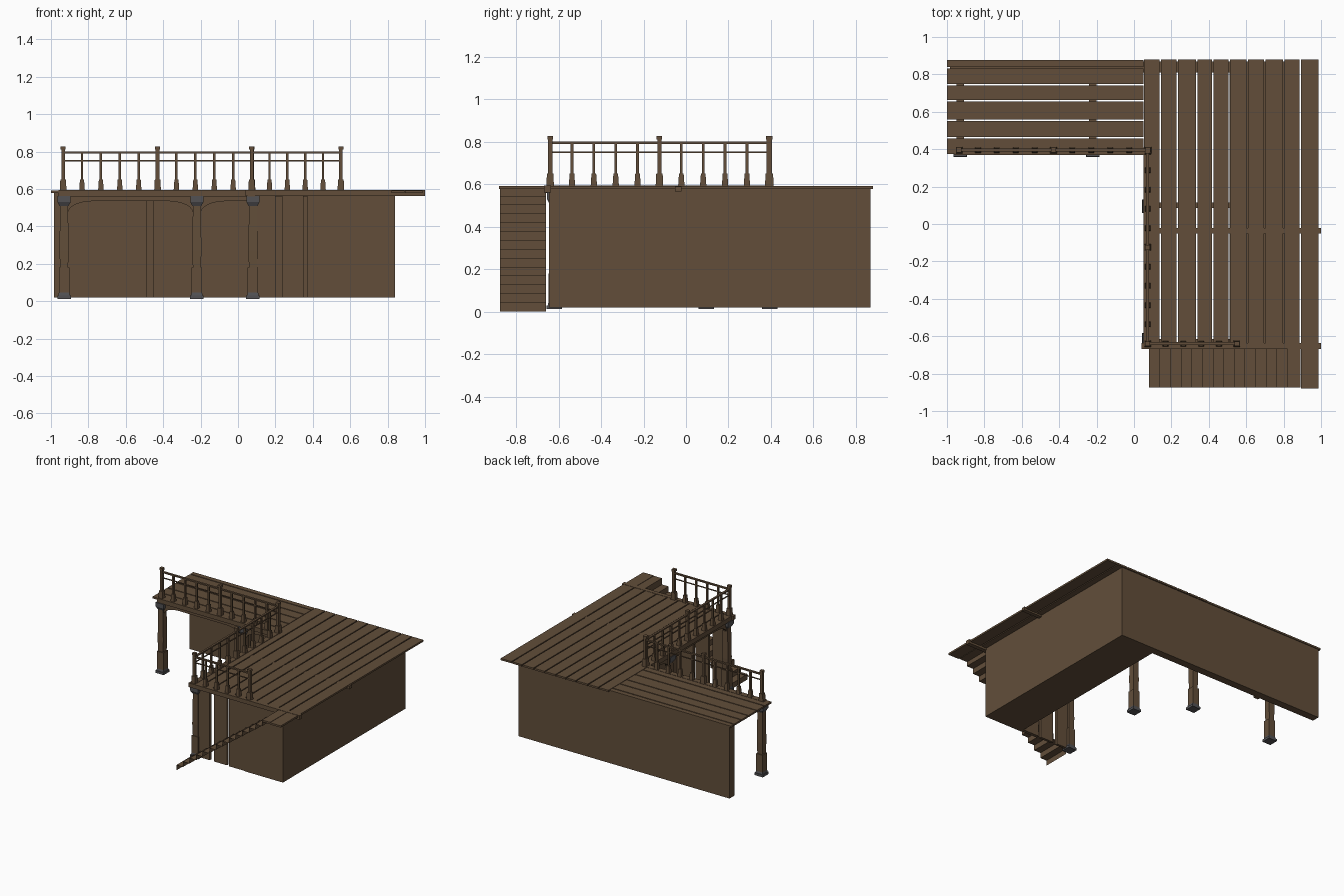
import bpy, bmesh, math
from mathutils import Vector

if "Cube" in bpy.data.objects:
    bpy.data.objects.remove(bpy.data.objects["Cube"])


def material(name, col):
    m = bpy.data.materials.new(name)
    m.diffuse_color = (*col, 1)
    m.use_nodes = True
    m.node_tree.nodes["Principled BSDF"].inputs["Base Color"].default_value = m.diffuse_color
    return m


WOOD = material("brown_wood", (0.122, 0.076, 0.042))
STONE = material("grey_stone", (0.085, 0.083, 0.088))


def finish(bm, name, mat):
    me = bpy.data.meshes.new(name)
    bm.to_mesh(me)
    bm.free()
    me.materials.append(mat)
    ob = bpy.data.objects.new(name, me)
    bpy.context.collection.objects.link(ob)
    return ob


def taper(bm, x, y, z0, z1, w0, w1):
    """Square block whose half width runs from w0/2 to w1/2."""
    ring = [(-1, -1), (1, -1), (1, 1), (-1, 1)]
    lo = [bm.verts.new((x + a * w0 / 2, y + b * w0 / 2, z0)) for a, b in ring]
    hi = [bm.verts.new((x + a * w1 / 2, y + b * w1 / 2, z1)) for a, b in ring]
    bm.faces.new(lo[::-1])
    bm.faces.new(hi)
    for i in range(4):
        j = (i + 1) % 4
        bm.faces.new((lo[i], lo[j], hi[j], hi[i]))


def box(bm, x0, x1, y0, y1, z0, z1):
    r = bmesh.ops.create_cube(bm, size=1)
    for v in r["verts"]:
        v.co = Vector((x1 if v.co.x > 0 else x0, y1 if v.co.y > 0 else y0,
                       z1 if v.co.z > 0 else z0))


def boxes(name, items, mat=WOOD):
    bm = bmesh.new()
    for b in items:
        box(bm, *b)
    return finish(bm, name, mat)


# Walls: solid room in the right wing, thin wall behind the left wing
boxes("room_block", [(0.51, 0.84, -0.645, 0.87, 0.02, 0.58)])
boxes("back_wall", [(-0.985, 0.51, 0.81, 0.87, 0.02, 0.58)])
boxes("wall_pilaster", [(-0.49, -0.45, 0.79, 0.81, 0.02, 0.56)])
boxes("front_panels", [(0.10, 0.20, -0.635, -0.615, 0.02, 0.565),
                       (0.235, 0.35, -0.635, -0.615, 0.02, 0.565),
                       (0.37, 0.51, -0.640, -0.615, 0.02, 0.565)])

# Deck boards with narrow gaps
G = 0.004
xs = [0.05, 0.14, 0.23, 0.335, 0.42, 0.51, 0.605, 0.70, 0.80, 0.89, 0.99]
bd = []
for i, (a, b) in enumerate(zip(xs, xs[1:])):
    front = -0.88 if i == 9 else -0.655
    bd.append((a + G, b - G, front, 0.88, 0.578, 0.592))
boxes("right_deck_boards", bd)
ys = [0.37, 0.46, 0.555, 0.66, 0.745, 0.835, 0.88]
boxes("left_deck_boards",
      [(-1.0, 0.05, a + G, b - G, 0.578, 0.592) for a, b in zip(ys, ys[1:])])
boxes("stair_landing", [(0.82, 0.89, -0.875, -0.655, 0.578, 0.592)])

# Beams below the boards
boxes("deck_beams", [
    (0.04, 1.0, -0.668, -0.635, 0.562, 0.594),
    (0.05, 1.0, -0.052, -0.022, 0.565, 0.590),
    (0.05, 0.09, -0.66, 0.40, 0.560, 0.595),
    (-0.96, 0.09, 0.368, 0.41, 0.560, 0.594),
    (-0.95, -0.91, 0.39, 0.83, 0.560, 0.578),
    (-0.24, -0.20, 0.39, 0.83, 0.560, 0.578),
    (0.06, 0.52, 0.085, 0.115, 0.560, 0.578),
])

# Porch posts with stone feet and capitals
for i, (x, y) in enumerate([(-0.93, 0.395), (-0.22, 0.395), (0.08, 0.095), (0.08, -0.62)]):
    bm = bmesh.new()
    taper(bm, x, y, 0.04, 0.18, 0.056, 0.056)
    taper(bm, x, y, 0.18, 0.27, 0.043, 0.049)
    taper(bm, x, y, 0.27, 0.52, 0.049, 0.042)
    finish(bm, f"porch_post_{i}", WOOD)
    bm = bmesh.new()
    taper(bm, x, y, 0.012, 0.03, 0.072, 0.072)
    taper(bm, x, y, 0.03, 0.046, 0.062, 0.056)
    taper(bm, x, y, 0.508, 0.53, 0.046, 0.07)
    taper(bm, x, y, 0.53, 0.562, 0.07, 0.07)
    finish(bm, f"post_stone_{i}", STONE)


# Arched boards between the posts
def arch(name, a, b, fixed, along_x, ends):
    r, low, high, t = 0.13, 0.47, 0.535, 0.012
    n = 6
    curve = [(r * (1 - math.cos(k / n * math.pi / 2)),
              low + (high - low) * math.sin(k / n * math.pi / 2)) for k in range(n + 1)]
    pts = [(a, 0.565)]
    pts += [(a + u, z) for u, z in curve] if "a" in ends else [(a, high)]
    pts += [(b - u, z) for u, z in reversed(curve)] if "b" in ends else [(b, high)]
    pts.append((b, 0.565))
    bm = bmesh.new()
    vs = [bm.verts.new((u, fixed - t, z) if along_x else (fixed - t, u, z)) for u, z in pts]
    f = bm.faces.new(vs)
    ext = bmesh.ops.extrude_face_region(bm, geom=[f])
    d = Vector((0, 2 * t, 0)) if along_x else Vector((2 * t, 0, 0))
    bmesh.ops.translate(bm, vec=d,
                        verts=[g for g in ext["geom"] if isinstance(g, bmesh.types.BMVert)])
    bmesh.ops.recalc_face_normals(bm, faces=bm.faces)
    finish(bm, name, WOOD)


arch("left_arch", -0.91, -0.24, 0.395, True, "ab")
arch("corner_arch", -0.20, 0.08, 0.395, True, "a")
arch("side_corner_arch", 0.115, 0.40, 0.08, False, "a")
arch("side_arch", -0.60, 0.075, 0.08, False, "ab")

# Stairs: a thin stepped sheet rising to the landing
N, X0, RUN = 13, 0.08, 0.0569
RISE = 0.585 / (N + 1)
bm = bmesh.new()
path = [(X0, 0.0)]
for i in range(N):
    path += [(X0 + i * RUN, (i + 1) * RISE), (X0 + (i + 1) * RUN, (i + 1) * RISE)]
path.append((X0 + N * RUN, 0.585))
rows = [[bm.verts.new((x, y, z)) for x, z in path] for y in (-0.875, -0.66)]
for i in range(len(path) - 1):
    bm.faces.new((rows[0][i], rows[0][i + 1], rows[1][i + 1], rows[1][i]))
finish(bm, "stairs", WOOD)


# Railings
def railing(name, a, b, fixed, along_x, posts, count):
    def at(u):
        return (u, fixed) if along_x else (fixed, u)
    bm = bmesh.new()
    for k in range(count):
        u = a + (b - a) * k / (count - 1)
        x, y = at(u)
        if k in posts:
            taper(bm, x, y, 0.592, 0.65, 0.036, 0.03)
            taper(bm, x, y, 0.65, 0.81, 0.02, 0.02)
            taper(bm, x, y, 0.81, 0.828, 0.026, 0.026)
        else:
            taper(bm, x, y, 0.592, 0.65, 0.030, 0.022)
            taper(bm, x, y, 0.65, 0.79, 0.013, 0.013)
    for z, h, w in ((0.796, 0.005, 0.008), (0.751, 0.003, 0.004)):
        if along_x:
            box(bm, a - 0.01, b + 0.01, fixed - w, fixed + w, z - h, z + h)
        else:
            box(bm, fixed - w, fixed + w, a - 0.01, b + 0.01, z - h, z + h)
    finish(bm, name, WOOD)


railing("left_railing", -0.935, 0.075, 0.395, True, (0, 5, 10), 11)
railing("side_railing", -0.64, 0.39, 0.073, False, (0, 5, 10), 11)
railing("front_railing", 0.073, 0.55, -0.64, True, (0, 5), 6)
